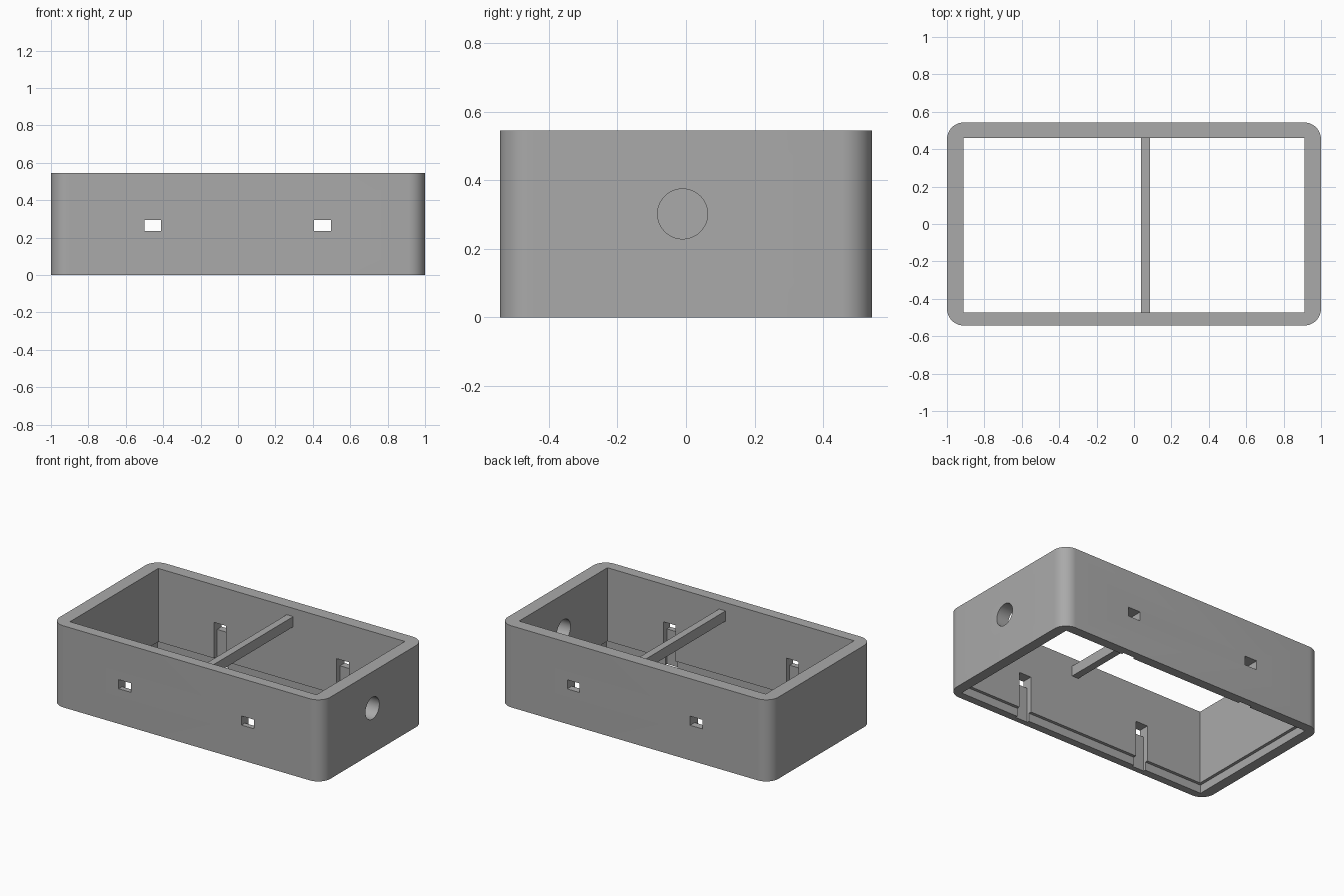
import bpy
import bmesh
from math import radians
from mathutils import Matrix, Vector

old = bpy.data.objects.get("Cube")
if old:
    bpy.data.objects.remove(old, do_unlink=True)

GREY = (0.4, 0.4, 0.4, 1.0)
plastic = bpy.data.materials.new("grey plastic")
plastic.use_nodes = True
plastic.diffuse_color = GREY
plastic.node_tree.nodes["Principled BSDF"].inputs["Base Color"].default_value = GREY


def add_object(name, bm):
    mesh = bpy.data.meshes.new(name)
    bm.to_mesh(mesh)
    bm.free()
    mesh.materials.append(plastic)
    obj = bpy.data.objects.new(name, mesh)
    bpy.context.collection.objects.link(obj)
    return obj


def box(name, low, high, corner=0):
    """Box between two corners, with optional rounded upright edges."""
    low, high = Vector(low), Vector(high)
    bm = bmesh.new()
    place = Matrix.Translation((low + high) / 2) @ Matrix.Diagonal((*(high - low), 1))
    bmesh.ops.create_cube(bm, size=1, matrix=place)
    if corner:
        upright = [e for e in bm.edges
                   if abs(e.verts[0].co.z - e.verts[1].co.z) > 0.1]
        bmesh.ops.bevel(bm, geom=upright, offset=corner, segments=12,
                        profile=0.5, affect='EDGES')
    return add_object(name, bm)


def cut(target, cutter):
    """Subtract the cutter and remove it."""
    mod = target.modifiers.new("cut", 'BOOLEAN')
    mod.operation = 'DIFFERENCE'
    mod.solver = 'EXACT'
    mod.object = cutter
    bpy.context.view_layer.objects.active = target
    bpy.ops.object.modifier_apply(modifier=mod.name)
    bpy.data.objects.remove(cutter, do_unlink=True)


# Outer shell with rounded corners
W, D, H = 1.0, 0.543, 0.545
IN_X, FRONT, BACK = 0.911, -0.472, 0.46
frame = box("enclosure_frame", (-W, -D, 0), (W, D, H), corner=0.09)

# Open interior and the shallow lid recess round the underside
cut(frame, box("interior", (-IN_X, FRONT, -0.1), (IN_X, BACK, H + 0.1)))
LIP = 0.02
cut(frame, box("lid_recess", (-IN_X - LIP, FRONT - LIP, -0.1),
               (IN_X + LIP, BACK + LIP, 0.055)))

# Clip windows through both long walls, with a channel below each on the inside
CHANNEL = 0.035
for x in (-0.456, 0.452):
    x0, x1 = x - 0.045, x + 0.045
    cut(frame, box("window", (x0, -1, 0.234), (x1, 1, 0.295)))
    cut(frame, box("channel", (x0, FRONT - CHANNEL, -0.1),
                   (x1, BACK + CHANNEL, 0.295)))

# Round cable hole in the left end wall
bm = bmesh.new()
bmesh.ops.create_cone(bm, cap_ends=True, segments=48, radius1=0.073, radius2=0.073,
                      depth=0.4, matrix=Matrix.Translation((W, -0.01, 0.302))
                      @ Matrix.Rotation(radians(90), 4, 'Y'))
cut(frame, add_object("cable_hole", bm))

# Cross bar between the long walls
bar = box("cross_bar", (0.038, FRONT, 0.422), (0.086, BACK, 0.49))

# Smooth the curved surfaces only
bpy.ops.object.select_all(action='DESELECT')
frame.select_set(True)
bpy.context.view_layer.objects.active = frame
bpy.ops.object.shade_smooth_by_angle(angle=radians(30))
